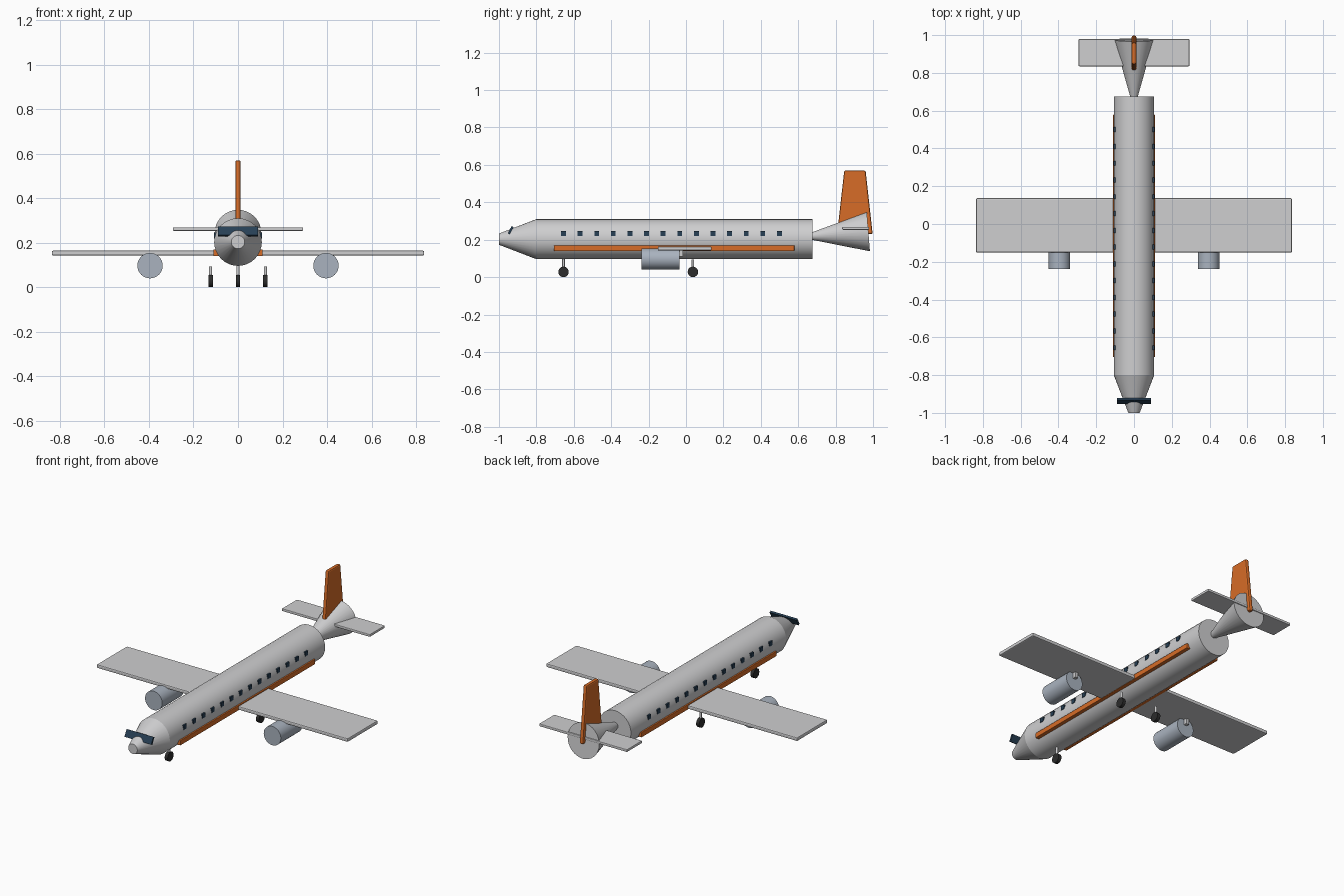
import bpy
import bmesh
from math import radians, atan2
from mathutils import Vector

if "Cube" in bpy.data.objects:
    bpy.data.objects.remove(bpy.data.objects["Cube"], do_unlink=True)


def material(name, r, g, b):
    m = bpy.data.materials.new(name)
    m.use_nodes = True
    m.diffuse_color = (r, g, b, 1)
    m.node_tree.nodes["Principled BSDF"].inputs["Base Color"].default_value = (r, g, b, 1)
    return m


SILVER = material("silver", 0.62, 0.62, 0.63)
ENGINE = material("blue grey", 0.40, 0.45, 0.52)
ORANGE = material("orange", 0.68, 0.15, 0.02)
GLASS = material("dark glass", 0.02, 0.05, 0.09)
RUBBER = material("rubber", 0.025, 0.025, 0.025)


def finish(obj, name, mat, bevel=0, smooth=True):
    obj.name = obj.data.name = name
    obj.data.materials.append(mat)
    if smooth:
        bpy.ops.object.shade_smooth_by_angle(angle=radians(35))
    if bevel:
        mod = obj.modifiers.new("rounded edges", "BEVEL")
        mod.width = bevel
        mod.segments = 2
    return obj


def box(name, mat, centre, size, bevel=0, tilt=0):
    bpy.ops.mesh.primitive_cube_add(size=1, location=centre)
    obj = bpy.context.object
    # Scale the mesh itself so bevels stay even
    for v in obj.data.vertices:
        v.co = Vector(a * b for a, b in zip(v.co, size))
    obj.rotation_euler.x = tilt
    return finish(obj, name, mat, bevel, smooth=False)


def cone(name, mat, start, end, r1, r2, sides=32):
    """Cylinder or truncated cone between two points."""
    a, b = Vector(start), Vector(end)
    bpy.ops.mesh.primitive_cone_add(vertices=sides, radius1=r1, radius2=r2,
                                    depth=(b - a).length, location=(a + b) / 2)
    obj = bpy.context.object
    obj.rotation_euler = (b - a).to_track_quat("Z", "Y").to_euler()
    return finish(obj, name, mat)


# Fuselage, nose and flared tail cone
AXIS = 0.203
RADIUS = 0.107
cone("fuselage", SILVER, (0, -0.8, AXIS), (0, 0.676, AXIS), RADIUS, RADIUS)
cone("nose", SILVER, (0, -1, AXIS), (0, -0.8, AXIS), 0.03, RADIUS)
cone("tail_cone", SILVER, (0, 0.674, 0.219), (0, 0.975, 0.243), 0.02, 0.105)

# Windscreen leaning back across the nose
box("windscreen", GLASS, (0, -0.937, 0.251), (0.178, 0.012, 0.044), tilt=radians(-28))

# Wing and tailplane
box("wing", SILVER, (0, -0.007, 0.153), (1.672, 0.288, 0.022), bevel=0.006)
box("tailplane", SILVER, (0, 0.907, 0.261), (0.586, 0.144, 0.016), bevel=0.004)

# Tapered fin
fin = box("fin", ORANGE, (0, 0.903, 0.4), (0.024, 0.19, 0.34), bevel=0.008)
for v in fin.data.vertices:
    if v.co.z > 0:
        v.co.y *= 0.6

# Paired parts on both sides
for side, label in ((1, "left"), (-1, "right")):
    box(label + "_stripe", ORANGE, (side * 0.098, -0.063, 0.155),
        (0.024, 1.285, 0.03), bevel=0.003)
    for i in range(14):
        box(f"{label}_window_{i + 1}", GLASS,
            (side * 0.1035, -0.655 + i * 0.0888, 0.233), (0.009, 0.026, 0.026))
    x = side * 0.395
    cone(label + "_engine", ENGINE, (x, -0.238, 0.097), (x, -0.035, 0.097), 0.057, 0.057)
    box(label + "_pylon", SILVER, (x, -0.06, 0.13), (0.02, 0.09, 0.04))


# Landing gear
def gear(name, x, y, top):
    cone(name + "_strut", SILVER, (x, y, 0.03), (x, y, top), 0.007, 0.007, 12)
    cone(name + "_wheel", RUBBER, (x - 0.01, y, 0.028), (x + 0.01, y, 0.028), 0.028, 0.028, 20)


gear("nose_gear", 0, -0.655, 0.11)
gear("left_main_gear", 0.123, 0.037, 0.094)
gear("right_main_gear", -0.123, 0.037, 0.094)
